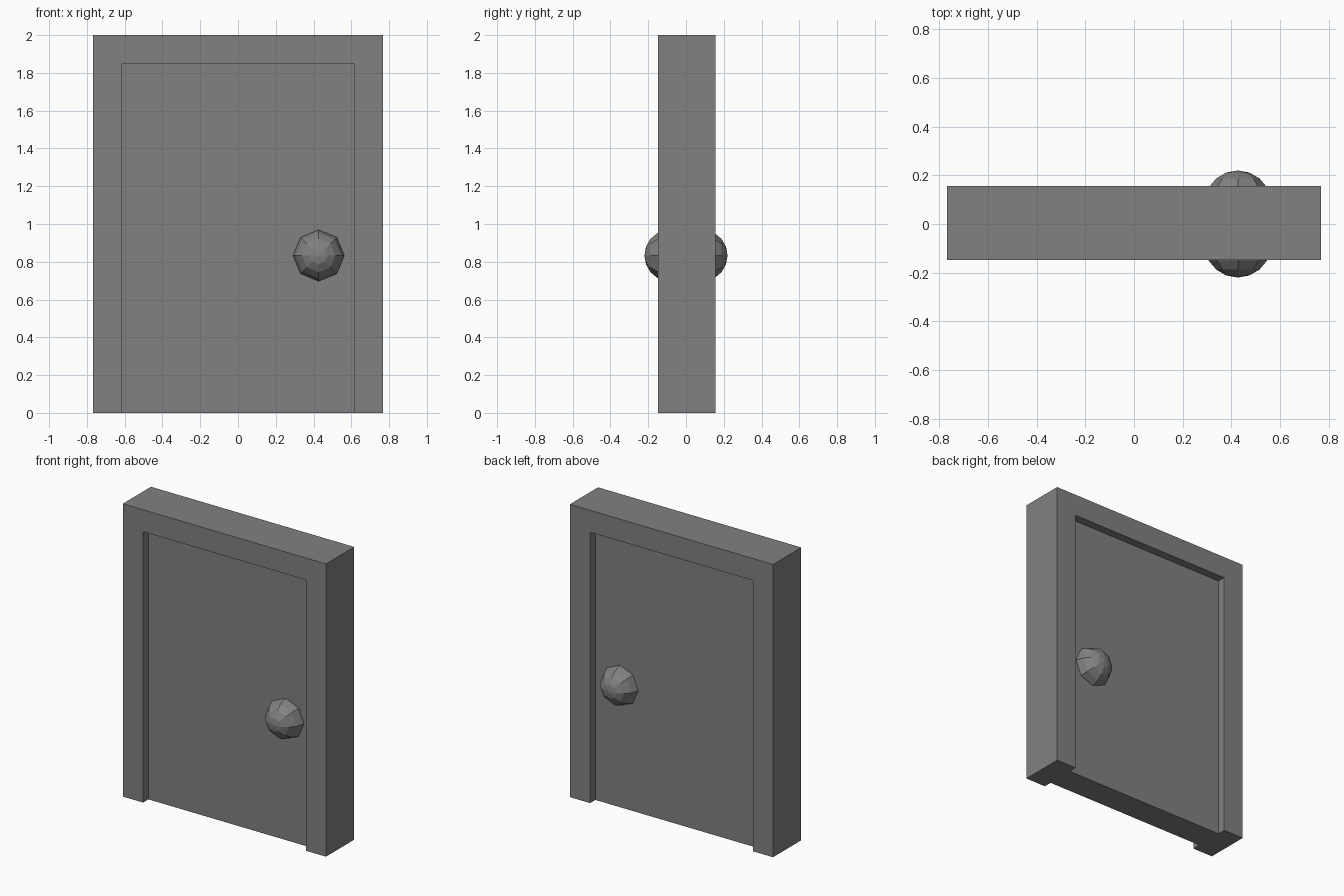
import bpy, bmesh, math
from mathutils import Matrix

if "Cube" in bpy.data.objects:
    bpy.data.objects.remove(bpy.data.objects["Cube"])

# Single flat grey
grey = bpy.data.materials.new("mid_grey")
grey.diffuse_color = (0.22, 0.22, 0.22, 1.0)
grey.use_nodes = True
grey.node_tree.nodes["Principled BSDF"].inputs["Base Color"].default_value = grey.diffuse_color


def finish(name, bm):
    bmesh.ops.recalc_face_normals(bm, faces=bm.faces)
    mesh = bpy.data.meshes.new(name)
    bm.to_mesh(mesh)
    bm.free()
    mesh.materials.append(grey)
    obj = bpy.data.objects.new(name, mesh)
    bpy.context.collection.objects.link(obj)
    return obj


def extrude_profile(name, points, y0, y1):
    """Extrude an x-z outline from y0 to y1."""
    bm = bmesh.new()
    face = bm.faces.new([bm.verts.new((x, y0, z)) for x, z in points])
    moved = bmesh.ops.extrude_face_region(bm, geom=[face], use_keep_orig=True)["geom"]
    verts = [v for v in moved if isinstance(v, bmesh.types.BMVert)]
    bmesh.ops.translate(bm, verts=verts, vec=(0, y1 - y0, 0))
    return finish(name, bm)


OUT_X, IN_X, TOP, IN_TOP = 0.768, 0.615, 2.0, 1.85
FRONT, BACK, RECESS = -0.147, 0.157, 0.057

# Door frame: two posts and a lintel in one outline
extrude_profile("door_frame", [
    (-OUT_X, 0), (-OUT_X, TOP), (OUT_X, TOP), (OUT_X, 0),
    (IN_X, 0), (IN_X, IN_TOP), (-IN_X, IN_TOP), (-IN_X, 0)], FRONT, BACK)

# Door panel, set back from both sides of the frame
extrude_profile("door_panel", [
    (-IN_X, 0), (-IN_X, IN_TOP), (IN_X, IN_TOP), (IN_X, 0)],
    FRONT + RECESS, BACK - RECESS)

# Low-poly round knobs, one on each side, poles facing out
R = 0.138
for name, side in (("front_knob", -1), ("back_knob", 1)):
    bm = bmesh.new()
    bmesh.ops.create_uvsphere(bm, u_segments=8, v_segments=9, radius=R)
    place = Matrix.Translation((0.427, side * (0.22 - R), 0.833))
    bm.transform(place @ Matrix.Rotation(math.pi / 2, 4, 'X'))
    finish(name, bm)
